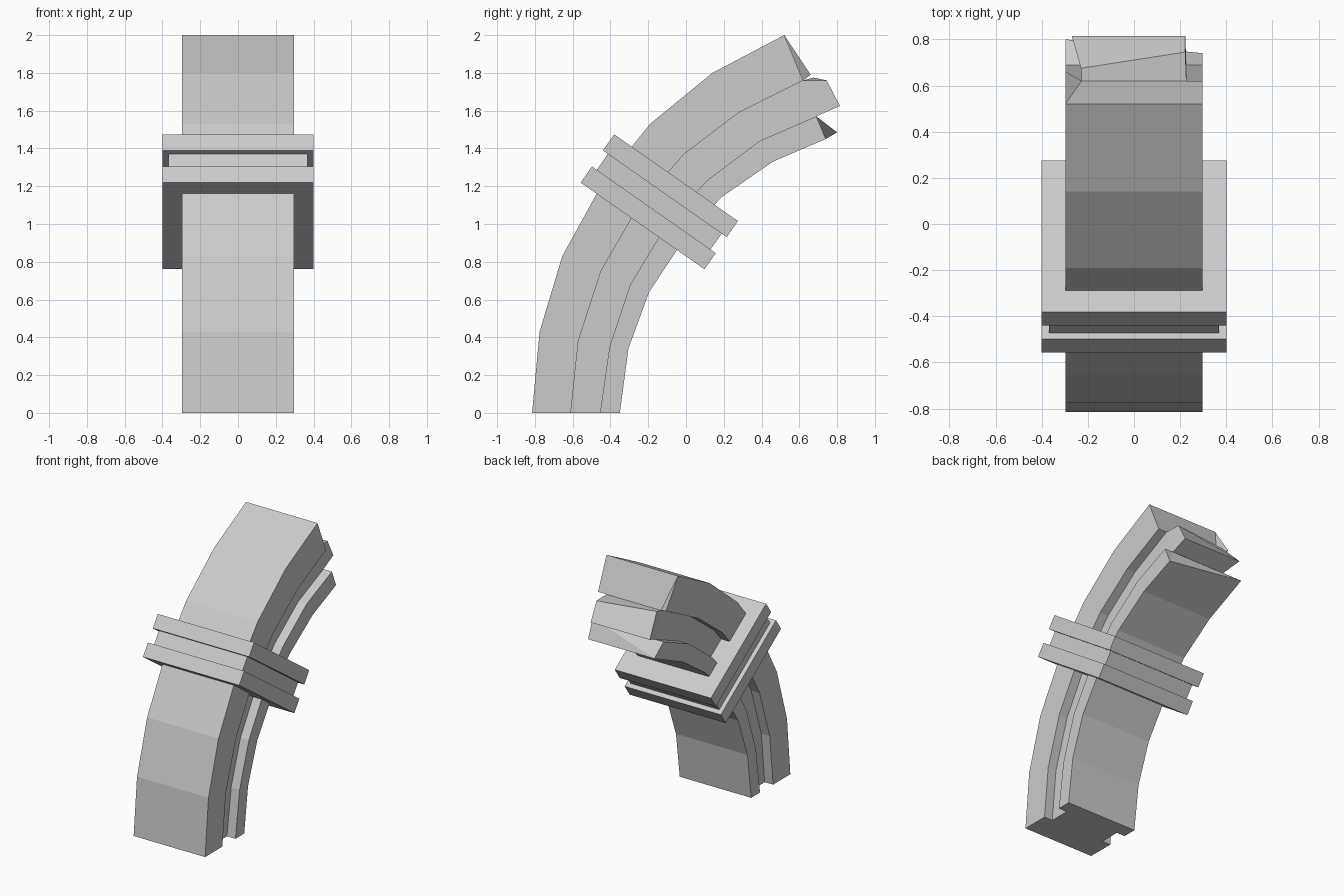
import bpy, bmesh, math

if "Cube" in bpy.data.objects:
    bpy.data.objects.remove(bpy.data.objects["Cube"])

def add_object(name, bm):
    bmesh.ops.recalc_face_normals(bm, faces=bm.faces)
    me = bpy.data.meshes.new(name)
    bm.to_mesh(me)
    bm.free()
    ob = bpy.data.objects.new(name, me)
    bpy.context.collection.objects.link(ob)
    return ob

# Curved beam: four (y, z) rails, from outer edge to inner edge
outer = [(-.815, 0), (-.775, .43), (-.655, .83), (-.44, 1.22), (-.19, 1.53), (.14, 1.8), (.52, 2)]
groove_a = [(-.61, 0), (-.57, .38), (-.45, .75), (-.26, 1.08), (-.01, 1.37), (.28, 1.59), (.62, 1.76)]
groove_b = [(-.455, 0), (-.405, .35), (-.295, .68), (-.11, .985), (.11, 1.23), (.39, 1.44), (.69, 1.57)]
inner = [(-.35, 0), (-.305, .34), (-.195, .64), (-.01, .92), (.185, 1.14), (.46, 1.33), (.74, 1.45)]
W, N = .297, .227  # half widths of flanges and web

bm = bmesh.new()
rings = []
for o, a, b, i in zip(outer, groove_a, groove_b, inner):
    right = [(W, o), (W, a), (N, a), (N, b), (W, b), (W, i)]
    left = [(-x, p) for x, p in reversed(right)]
    rings.append([bm.verts.new((x, *p)) for x, p in right + left])
for r, s in zip(rings, rings[1:]):
    for k in range(12):
        n = (k + 1) % 12
        bm.faces.new((r[k], r[n], s[n], s[k]))
bm.faces.new(rings[0])

# Broken end: uneven flange ends and a jutting web
e = rings[-1]
e[10].co = (-W, .66, 1.79)
e[6].co = (-W, .80, 1.485)
web = [e[2], e[3], e[8], e[9]]
tip = [bm.verts.new(p) for p in
       ((.222, .745, 1.76), (.222, .815, 1.625), (-.27, .815, 1.625), (-.23, .675, 1.775))]
for k in range(4):
    n = (k + 1) % 4
    bm.faces.new((web[k], web[n], tip[n], tip[k]))
bm.faces.new(tip)
for cap in ((0, 1, 2), (0, 2, 9), (0, 9, 11), (9, 10, 11),
            (3, 4, 5), (3, 5, 6), (3, 6, 8), (6, 7, 8)):
    bm.faces.new([e[k] for k in cap])
add_object("curved_beam", bm)

# Tilted collar: two plates with a slightly smaller spacer between
for name, y, z, wx, wy in (("upper_collar_plate", -.0825, 1.2025, .8, .8),
                           ("collar_spacer", -.142, 1.1175, .735, .735),
                           ("lower_collar_plate", -.2, 1.0325, .8, .8)):
    bm = bmesh.new()
    bmesh.ops.create_cube(bm, size=1)
    bmesh.ops.scale(bm, vec=(wx, wy, .104), verts=bm.verts)
    ob = add_object(name, bm)
    ob.location = (0, y, z)
    ob.rotation_euler.x = math.radians(-35)
